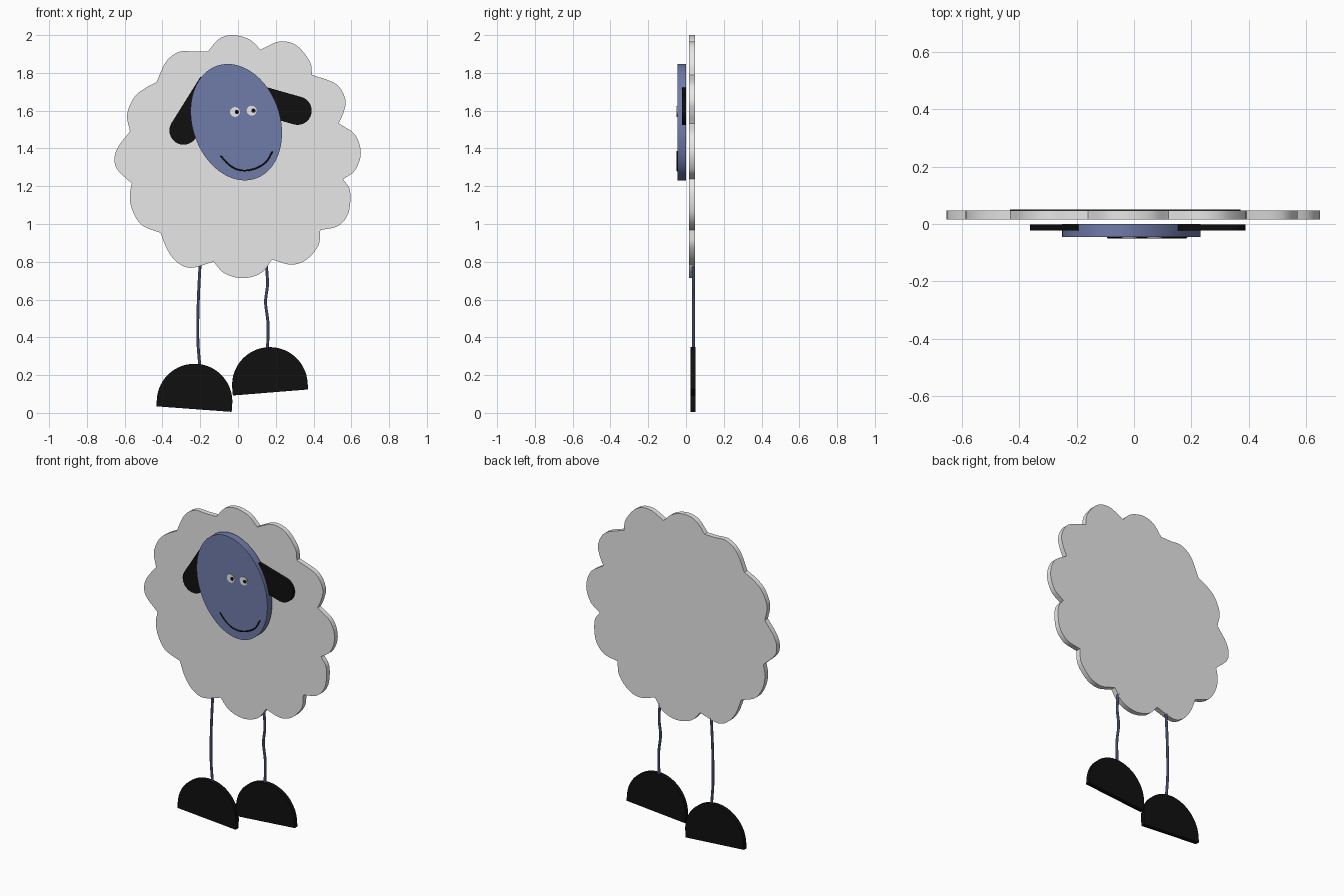
import bpy, bmesh, math
from mathutils import Vector

if "Cube" in bpy.data.objects:
    bpy.data.objects.remove(bpy.data.objects["Cube"])


def material(name, rgb):
    m = bpy.data.materials.new(name)
    m.diffuse_color = (*rgb, 1)
    m.use_nodes = True
    m.node_tree.nodes["Principled BSDF"].inputs["Base Color"].default_value = m.diffuse_color
    return m


WOOL = material("wool white", (0.8, 0.8, 0.8))
BLUE = material("slate blue", (0.163, 0.20, 0.40))
BLACK = material("black", (0.005, 0.005, 0.005))


def finish(name, mesh, mat):
    mesh.materials.clear()
    mesh.materials.append(mat)
    for p in mesh.polygons:
        p.use_smooth = True
    mesh.set_sharp_from_angle(angle=math.radians(30))
    ob = bpy.data.objects.new(name, mesh)
    bpy.context.collection.objects.link(ob)
    return ob


def plate(name, outline, y0, y1, mat):
    """Extrude an (x, z) outline from y0 to y1."""
    bm = bmesh.new()
    face = bm.faces.new([bm.verts.new((x, y0, z)) for x, z in outline])
    ext = bmesh.ops.extrude_face_region(bm, geom=[face], use_keep_orig=True)
    for v in ext["geom"]:
        if isinstance(v, bmesh.types.BMVert):
            v.co.y = y1
    bmesh.ops.recalc_face_normals(bm, faces=bm.faces[:])
    mesh = bpy.data.meshes.new(name)
    bm.to_mesh(mesh)
    bm.free()
    return finish(name, mesh, mat)


def ellipse(cx, cz, a, b, tilt=0.0, n=64):
    c, s = math.cos(tilt), math.sin(tilt)
    pts = []
    for i in range(n):
        t = 2 * math.pi * i / n
        u, v = a * math.cos(t), b * math.sin(t)
        pts.append((cx + u * c - v * s, cz + u * s + v * c))
    return pts


def tongue(base, tip, r, n=32):
    """Flat base, straight sides and a half-round end centred on tip."""
    base, tip = Vector(base), Vector(tip)
    d = (tip - base).normalized()
    side = Vector((-d.y, d.x)) * r
    arc = [tip + side * math.cos(math.pi * i / n) + d * r * math.sin(math.pi * i / n)
           for i in range(n + 1)]
    return [tuple(p) for p in [base + side] + arc + [base - side]]


def spline(pts, steps=7):
    """Smooth open path through the points, last point left out."""
    p = [Vector(q) for q in pts]
    p = [2 * p[0] - p[1]] + p + [2 * p[-1] - p[-2]]
    out = []
    for i in range(1, len(p) - 2):
        a, b, c, d = p[i - 1:i + 3]
        for k in range(steps):
            t = k / steps
            out.append(tuple(0.5 * (2 * b + (c - a) * t + (2 * a - 5 * b + 4 * c - d) * t * t
                                    + (3 * b - a - 3 * c + d) * t ** 3)))
    return out


def tube(name, pts, y, r, mat):
    cu = bpy.data.curves.new(name, "CURVE")
    cu.dimensions = "3D"
    cu.bevel_depth = r
    cu.bevel_resolution = 3
    cu.use_fill_caps = True
    path = spline(pts) + [pts[-1]]
    sp = cu.splines.new("POLY")
    sp.points.add(len(path) - 1)
    for q, (x, z) in zip(sp.points, path):
        q.co = (x, y, z, 1)
    tmp = bpy.data.objects.new(name + "_path", cu)
    bpy.context.collection.objects.link(tmp)
    bpy.context.view_layer.update()
    dg = bpy.context.evaluated_depsgraph_get()
    mesh = bpy.data.meshes.new_from_object(tmp.evaluated_get(dg))
    bpy.data.objects.remove(tmp)
    return finish(name, mesh, mat)


# Woolly body: each bump starts at a notch and swells through its crown points
bumps = [
    [(-0.16, 1.913), (-0.10, 1.98), (-0.025, 2.0), (0.06, 1.977)],
    [(0.12, 1.923), (0.22, 1.966), (0.31, 1.945), (0.38, 1.86)],
    [(0.392, 1.79), (0.52, 1.74), (0.568, 1.66), (0.56, 1.595)],
    [(0.533, 1.533), (0.62, 1.472), (0.65, 1.375), (0.62, 1.285)],
    [(0.557, 1.237), (0.593, 1.175), (0.585, 1.06), (0.53, 0.99)],
    [(0.436, 0.968), (0.425, 0.885), (0.36, 0.81), (0.28, 0.785)],
    [(0.18, 0.812), (0.125, 0.742), (0.03, 0.713), (-0.07, 0.738)],
    [(-0.13, 0.80), (-0.25, 0.768), (-0.325, 0.80), (-0.375, 0.865)],
    [(-0.41, 0.953), (-0.51, 0.995), (-0.56, 1.075), (-0.573, 1.15)],
    [(-0.562, 1.214), (-0.64, 1.29), (-0.653, 1.355), (-0.63, 1.415)],
    [(-0.572, 1.49), (-0.587, 1.58), (-0.55, 1.67), (-0.49, 1.72)],
    [(-0.432, 1.75), (-0.38, 1.86), (-0.31, 1.912), (-0.23, 1.912)],
]
outline = []
for i, b in enumerate(bumps):
    outline += spline(b + [bumps[(i + 1) % len(bumps)][0]])
plate("wool_body", outline, 0.016, 0.047, WOOL)

# Tilted oval head and two ears tucked into it
plate("head", ellipse(-0.009, 1.539, 0.232, 0.3155, math.radians(18.7), 96), -0.046, 0.0, BLUE)
plate("left_ear", tongue((-0.135, 1.74), (-0.288, 1.495), 0.075), -0.022, -0.001, BLACK)
plate("right_ear", tongue((0.124, 1.654), (0.315, 1.60), 0.075), -0.022, -0.001, BLACK)

# Eyes with pupils looking to one side
for side, x, z in (("left", -0.016, 1.593), ("right", 0.072, 1.60)):
    plate(side + "_eye", ellipse(x, z, 0.026, 0.026, n=32), -0.049, -0.045, WOOL)
    plate(side + "_pupil", ellipse(x + 0.01, z, 0.011, 0.011, n=24), -0.051, -0.048, BLACK)

# Smile
tube("mouth", [(-0.092, 1.362), (-0.055, 1.32), (-0.012, 1.292), (0.04, 1.283),
               (0.10, 1.297), (0.15, 1.33), (0.183, 1.385)], -0.046, 0.004, BLACK)

# Wavy thin legs
tube("left_leg", [(-0.201, 0.785), (-0.21, 0.60), (-0.213, 0.40), (-0.202, 0.24)],
     0.040, 0.008, BLUE)
tube("right_leg", [(0.15, 0.785), (0.156, 0.68), (0.146, 0.585), (0.159, 0.47), (0.156, 0.33)],
     0.040, 0.008, BLUE)

# Half-round feet, each tilted a little
for side, x, z, tilt in (("left", -0.233, 0.02, -4.2), ("right", 0.172, 0.108, 4.6)):
    a = math.radians(tilt)
    up = Vector((-math.sin(a), math.cos(a)))
    base = Vector((x, z))
    plate(side + "_foot", tongue(base, base + up * 0.04, 0.2, 48), 0.025, 0.051, BLACK)
